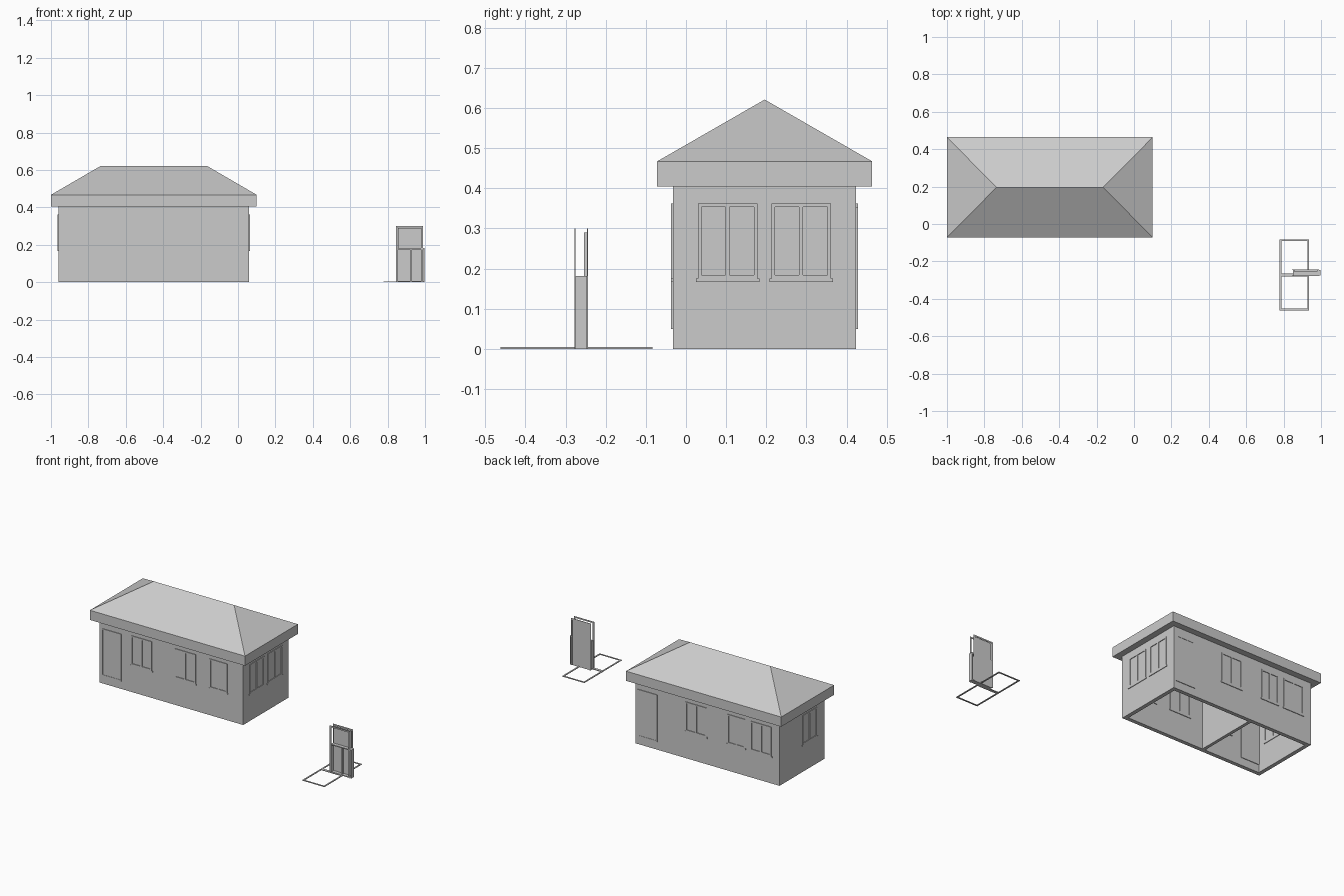
import bpy

if "Cube" in bpy.data.objects:
    bpy.data.objects.remove(bpy.data.objects["Cube"])

def mesh(name, verts, faces):
    m = bpy.data.meshes.new(name)
    m.from_pydata(verts, [], faces)
    m.update()
    o = bpy.data.objects.new(name, m)
    bpy.context.collection.objects.link(o)
    return o

def boxes(name, items):
    """One object out of boxes given as (x0, x1, y0, y1, z0, z1)."""
    v, f = [], []
    for x0, x1, y0, y1, z0, z1 in items:
        b = len(v)
        v += [(x, y, z) for z in (z0, z1) for x, y in ((x0, y0), (x1, y0), (x1, y1), (x0, y1))]
        f += [[b + i for i in q] for q in ((3, 2, 1, 0), (4, 5, 6, 7), (0, 1, 5, 4),
                                           (1, 2, 6, 5), (2, 3, 7, 6), (3, 0, 4, 7))]
    return mesh(name, v, f)

# House extents and wall thickness
X0, X1, Y0, Y1, H, T = -0.96, 0.06, -0.033, 0.424, 0.405, 0.025

# Outer walls as an open-bottomed ring
outer = [(X0, Y0), (X1, Y0), (X1, Y1), (X0, Y1)]
inner = [(X0 + T, Y0 + T), (X1 - T, Y0 + T), (X1 - T, Y1 - T), (X0 + T, Y1 - T)]
verts = [(x, y, z) for z in (0, H) for ring in (outer, inner) for x, y in ring]
faces = []
for i in range(4):
    j = (i + 1) % 4
    faces += [(i, j, 8 + j, 8 + i), (4 + j, 4 + i, 12 + i, 12 + j),
              (j, i, 4 + i, 4 + j), (8 + i, 8 + j, 12 + j, 12 + i)]
mesh("outer_walls", verts, faces)

# Cross wall dividing the two rooms
boxes("partition_wall", [(-0.535, -0.515, Y0 + T, Y1 - T, 0, H)])

# Hipped roof with deep fascia
eave = [(-1, -0.072), (0.1, -0.072), (0.1, 0.464), (-1, 0.464)]
roof = [(x, y, z) for z in (H, 0.467) for x, y in eave] + [(-0.735, 0.196, 0.621), (-0.165, 0.196, 0.621)]
mesh("hipped_roof", roof, [(3, 2, 1, 0), (0, 1, 5, 4), (1, 2, 6, 5), (2, 3, 7, 6), (3, 0, 4, 7),
                           (4, 5, 9, 8), (5, 6, 9), (6, 7, 8, 9), (7, 4, 8)])

def on_wall(side, rects, d=0.004):
    """Turn (u0, u1, z0, z1) rectangles into thin boxes on both faces of a wall."""
    out = []
    for u0, u1, z0, z1 in rects:
        face = {"front": Y0, "back": Y1, "left": X0, "right": X1}[side]
        s = 1 if side in ("back", "right") else -1
        for a, b in ((face, face + s * d), (face - s * T, face - s * (T + d))):
            lo, hi = min(a, b), max(a, b)
            out.append((u0, u1, lo, hi, z0, z1) if side in ("front", "back")
                       else (lo, hi, u0, u1, z0, z1))
    return out

def frame(u0, u1, z0, z1, w):
    return [(u0, u0 + w, z0, z1), (u1 - w, u1, z0, z1),
            (u0 + w, u1 - w, z1 - w, z1), (u0 + w, u1 - w, z0, z0 + w)]

def window(name, side, c, hw=0.074):
    rects = frame(c - hw, c + hw, 0.175, 0.362, 0.009)
    rects += [(c - 0.005, c + 0.005, 0.184, 0.353)]            # mullion
    rects += [(c - hw - 0.005, c + hw + 0.005, 0.166, 0.175)]  # sill
    boxes(name, on_wall(side, rects))

# Windows on every side
for side, centres in {"front": (-0.66, -0.35, -0.115), "back": (-0.37, -0.655, -0.83),
                      "right": (0.104, 0.287), "left": (0.118,)}.items():
    for i, c in enumerate(centres):
        window(f"window_{side}_{i}", side, c, 0.062 if c in (-0.115, -0.655) else 0.074)

# Doors with raised casing
for side, c in (("front", -0.872), ("back", -0.025)):
    boxes("door_casing_" + side, on_wall(side, frame(c - 0.07, c + 0.07, 0.05, 0.352, 0.008)))
    boxes("door_panel_" + side, on_wall(side, [(c - 0.062, c + 0.062, 0.058, 0.344)], 0.002))

# Loose window trims lying on the ground
W = 0.009
for name, y0, y1 in (("near", -0.462, -0.273), ("far", -0.273, -0.083)):
    boxes("window_trim_" + name, [(a, b, c, d, 0, 0.004) for a, b, c, d in frame(0.779, 0.936, y0, y1, W)])

# Loose door leaf with casings before and behind it
boxes("loose_door_leaf", [(0.855, 0.98, -0.254, -0.247, 0, 0.29)])
for name, y0, y1 in (("front", -0.278, -0.275), ("back", -0.247, -0.244)):
    boxes("loose_door_casing_" + name, [(0.845, 0.854, y0, y1, 0, 0.3), (0.979, 0.988, y0, y1, 0, 0.3),
                                        (0.854, 0.979, y0, y1, 0.291, 0.3)])

# Loose window box with mullion, standing in the door frame
boxes("loose_window_box", [(a, b, -0.275, -0.247, c, d) for a, b, c, d in frame(0.85, 0.997, 0, 0.182, 0.006)])
boxes("loose_window_mullion", [(0.919, 0.929, -0.268, -0.258, 0.006, 0.176)])
